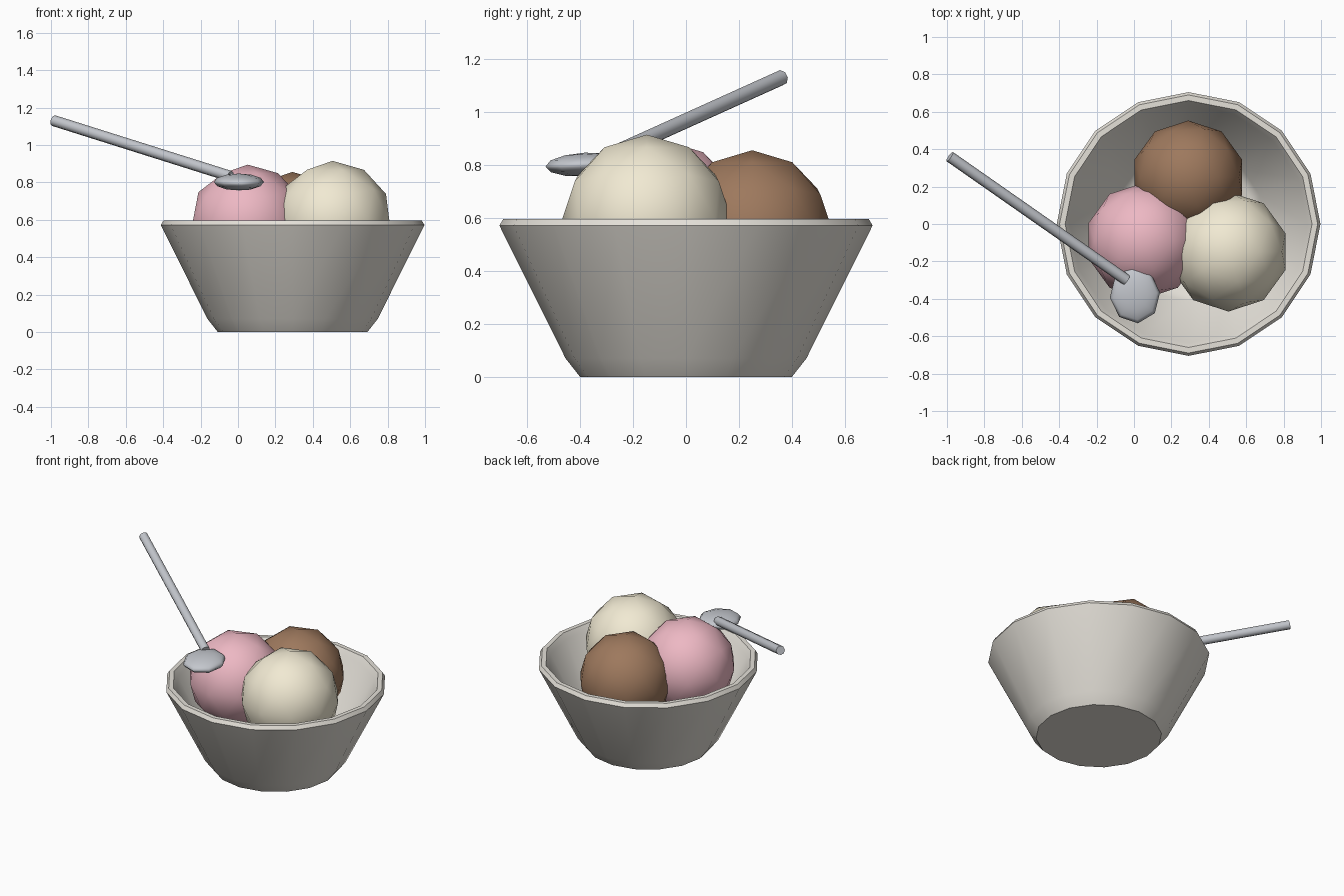
import bpy, math
from mathutils import Vector

if "Cube" in bpy.data.objects:
    bpy.data.objects.remove(bpy.data.objects["Cube"])


def finish(ob, name, color, angle=40):
    ob.name = name
    mat = bpy.data.materials.new(name + "_mat")
    mat.diffuse_color = (*color, 1)
    mat.use_nodes = True
    mat.node_tree.nodes["Principled BSDF"].inputs["Base Color"].default_value = mat.diffuse_color
    ob.data.materials.append(mat)
    bpy.ops.object.select_all(action='DESELECT')
    ob.select_set(True)
    bpy.context.view_layer.objects.active = ob
    bpy.ops.object.shade_smooth_by_angle(angle=math.radians(angle))
    return ob


def lathe(name, profile, sides, loc, color):
    """Closed profile of (radius, z), revolved; ends capped with n-gons."""
    verts, faces = [], []
    for r, z in profile:
        for i in range(sides):
            a = 2 * math.pi * i / sides
            verts.append((r * math.cos(a), r * math.sin(a), z))
    for k in range(len(profile) - 1):
        for i in range(sides):
            j = (i + 1) % sides
            faces.append((k * sides + i, k * sides + j, (k + 1) * sides + j, (k + 1) * sides + i))
    last = (len(profile) - 1) * sides
    faces.append(tuple(reversed(range(sides))))
    faces.append(tuple(range(last, last + sides)))
    me = bpy.data.meshes.new(name)
    me.from_pydata(verts, [], faces)
    ob = bpy.data.objects.new(name, me)
    ob.location = loc
    bpy.context.collection.objects.link(ob)
    return finish(ob, name, color)


# Serving bowl with a bevelled rim and foot
lathe("bowl",
      [(0.40, 0), (0.455, 0.07), (0.705, 0.572), (0.69, 0.597), (0.66, 0.597),
       (0.635, 0.56), (0.41, 0.11), (0.36, 0.07)],
      16, (0.292, 0, 0), (0.78, 0.75, 0.69))

# Three scoops of ice cream
for name, r, loc, color in [
    ("strawberry_scoop", 0.31, (0.052, -0.09, 0.585), (0.85, 0.48, 0.55)),
    ("vanilla_scoop", 0.32, (0.505, -0.148, 0.595), (0.88, 0.82, 0.65)),
    ("chocolate_scoop", 0.303, (0.29, 0.25, 0.553), (0.34, 0.19, 0.11)),
]:
    bpy.ops.mesh.primitive_ico_sphere_add(subdivisions=2, radius=r, location=loc)
    finish(bpy.context.object, name, color, 60)

# Spoon: flattened head and a slanted straight handle
steel = (0.55, 0.57, 0.61)
bpy.ops.mesh.primitive_uv_sphere_add(segments=8, ring_count=6, radius=1, location=(0.005, -0.38, 0.802))
head = bpy.context.object
head.scale = (0.135, 0.152, 0.045)
head.rotation_euler = (math.radians(3), 0, math.radians(6))
finish(head, "spoon_head", steel, 60)

a, b = Vector((-0.985, 0.36, 1.13)), Vector((-0.04, -0.30, 0.832))
bpy.ops.mesh.primitive_cylinder_add(vertices=8, radius=0.03, depth=(b - a).length, location=(a + b) / 2)
handle = bpy.context.object
handle.rotation_euler = (a - b).to_track_quat('Z', 'Y').to_euler()
finish(handle, "spoon_handle", steel, 50)
